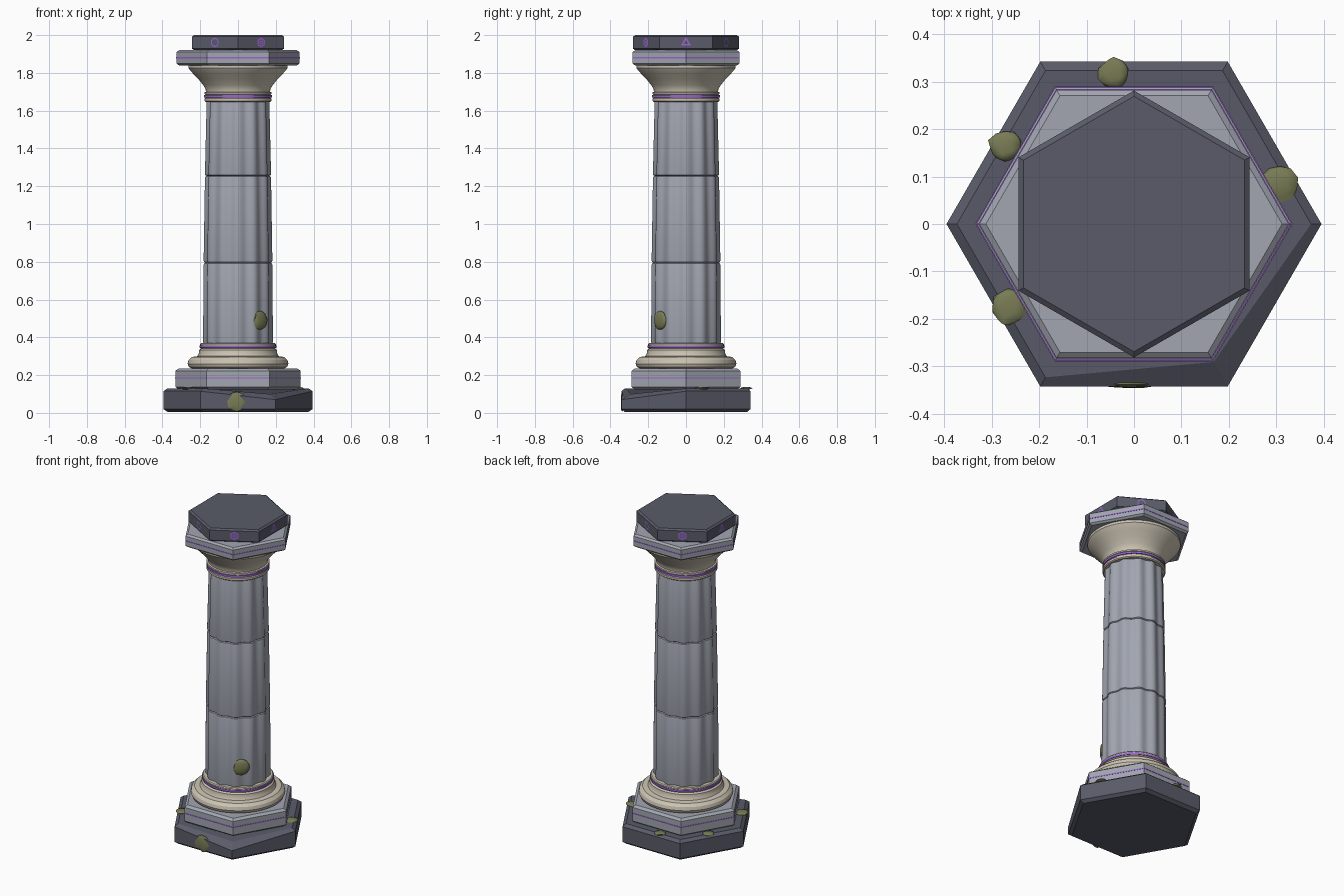
import bpy, bmesh, math, random
from mathutils import Vector, Matrix

cube = bpy.data.objects.get("Cube")
if cube:
    bpy.data.objects.remove(cube, do_unlink=True)
random.seed(4)


def material(name, r, g, b):
    m = bpy.data.materials.new(name)
    m.use_nodes = True
    m.diffuse_color = (r, g, b, 1)
    node = next(n for n in m.node_tree.nodes if n.type == 'BSDF_PRINCIPLED')
    node.inputs["Base Color"].default_value = (r, g, b, 1)
    node.inputs["Roughness"].default_value = 0.8
    return m


slate = material("dark slate", 0.10, 0.105, 0.14)
stone = material("grey stone", 0.36, 0.38, 0.44)
cream = material("cream stone", 0.60, 0.55, 0.45)
violet = material("violet glow", 0.32, 0.13, 0.65)
moss = material("moss green", 0.19, 0.20, 0.09)


def finish(bm, name, mat, angle=30):
    bmesh.ops.recalc_face_normals(bm, faces=bm.faces)
    me = bpy.data.meshes.new(name)
    bm.to_mesh(me)
    bm.free()
    me.materials.append(mat)
    me.shade_smooth()
    me.set_sharp_from_angle(angle=math.radians(angle))
    ob = bpy.data.objects.new(name, me)
    bpy.context.collection.objects.link(ob)
    return ob


def lathe(name, mat, profile, sides=64, turn=0, flutes=0, depth=0, closed=False):
    """Revolve (radius, height) points, optionally with vertical flutes."""
    bm = bmesh.new()
    rings = []
    for r, z in profile:
        ring = []
        for i in range(sides):
            a = math.tau * i / sides + math.radians(turn)
            rr = r - depth * (0.5 - 0.5 * math.cos(flutes * a))
            ring.append(bm.verts.new((rr * math.cos(a), rr * math.sin(a), z)))
        rings.append(ring)
    pairs = list(zip(rings, rings[1:]))
    if closed:
        pairs.append((rings[-1], rings[0]))
    for low, high in pairs:
        for i in range(sides):
            j = (i + 1) % sides
            bm.faces.new((low[i], low[j], high[j], high[i]))
    if not closed:
        bm.faces.new(rings[0][::-1])
        bm.faces.new(rings[-1])
    return finish(bm, name, mat)


def slab(name, mat, radius, z0, z1, chamfer, turn=0):
    c = chamfer
    return lathe(name, mat, [(radius - c, z0), (radius, z0 + c * 0.7),
                             (radius, z1 - c * 0.7), (radius - c, z1)], 6, turn)


def band(name, radius, z, height, sides):
    h = height / 2
    return lathe(name, violet, [(radius - 0.006, z - h), (radius, z - h),
                                (radius, z + h), (radius - 0.006, z + h)], sides, closed=True)


# Hexagonal plinth with one broken top corner
plinth = slab("plinth", slate, 0.395, 0.005, 0.13, 0.022)
corner = Vector((0.197, -0.34))
for v in plinth.data.vertices:
    if v.co.z > 0.06 and (v.co.xy - corner).length < 0.1:
        outer = v.co.z < 0.125
        v.co.z = 0.07 if outer else 0.10
        if not outer:
            v.co.xy *= 0.9

# Stepped stone slabs and top cap
slab("lower_slab", stone, 0.332, 0.125, 0.235, 0.018)
slab("upper_slab", stone, 0.326, 1.84, 1.92, 0.014)
slab("top_cap", slate, 0.281, 1.92, 2.0, 0.012, 30)
band("lower_slab_inlay", 0.334, 0.185, 0.006, 6)
band("upper_slab_inlay", 0.328, 1.88, 0.006, 6)

# Round base moulding
lathe("base_moulding", cream, [
    (0.245, 0.235), (0.26, 0.243), (0.267, 0.26), (0.262, 0.28), (0.245, 0.296),
    (0.215, 0.30), (0.207, 0.315), (0.206, 0.333), (0.196, 0.34), (0.2, 0.345),
    (0.2, 0.365), (0.195, 0.37)])
band("base_ring", 0.203, 0.352, 0.012, 64)

# Fluted shaft of three tapering drums
seams = [0.365, 0.795, 1.255, 1.655]
radii = [0.185, 0.182, 0.175, 0.166]
for k in range(3):
    z0, z1, r0, r1 = seams[k], seams[k + 1], radii[k], radii[k + 1]
    lathe("shaft_drum_%d" % (k + 1), stone, [
        (r0 - 0.008, z0), (r0 - 0.002, z0 + 0.004), (r0, z0 + 0.012),
        (r1, z1 - 0.012), (r1 - 0.002, z1 - 0.004), (r1 - 0.008, z1)],
        144, flutes=12, depth=0.012)

# Flared capital
lathe("capital", cream, [
    (0.172, 1.647), (0.178, 1.652), (0.178, 1.664), (0.172, 1.668), (0.172, 1.685),
    (0.178, 1.688), (0.178, 1.697), (0.17, 1.70), (0.172, 1.715), (0.184, 1.735),
    (0.208, 1.765), (0.237, 1.795), (0.255, 1.815), (0.262, 1.825), (0.262, 1.84)])
band("capital_ring", 0.179, 1.677, 0.012, 64)


# Glowing signs on the cap sides
def sign(name, side, shapes):
    bm = bmesh.new()
    a = math.radians(side)
    normal = Vector((math.cos(a), math.sin(a), 0))
    across = Vector((-math.sin(a), math.cos(a), 0))
    centre = normal * 0.2455 + Vector((0, 0, 1.961))
    for n, r_out, r_in in shapes:
        loops = []
        for r in (r_out, r_in):
            loops.append([bm.verts.new(centre + across * r * math.sin(math.tau * i / n)
                          + Vector((0, 0, r * math.cos(math.tau * i / n)))) for i in range(n)])
        for i in range(n):
            j = (i + 1) % n
            bm.faces.new((loops[0][j], loops[0][i], loops[1][i], loops[1][j]))
    me = finish(bm, name, violet).data
    if me.polygons[0].normal.dot(normal) < 0:
        me.flip_normals()


triangle = [(3, 0.031, 0.014)]
circle = [(16, 0.024, 0.018)]
star = [(6, 0.027, 0.017), (6, 0.012, 0.004)]
for k, shapes in enumerate([triangle, circle, star] * 2):
    sign("cap_sign_%d" % (k + 1), 60 * k, shapes)


# Moss clumps: flattened uneven pads lying on a surface
def moss_pad(name, place, normal, size, thick):
    bm = bmesh.new()
    bmesh.ops.create_icosphere(bm, subdivisions=2, radius=1)
    for v in bm.verts:
        v.co *= random.uniform(0.88, 1.12)
    turn = Vector(normal).to_track_quat('Z', 'Y').to_matrix().to_4x4()
    bm.transform(Matrix.Translation(place) @ turn @ Matrix.Diagonal((size, size, thick, 1)))
    finish(bm, name, moss, 60)


up = (0, 0, 1)
moss_pad("moss_back", (-0.043, 0.317, 0.13), up, 0.032, 0.008)
moss_pad("moss_back_side", (-0.272, 0.165, 0.13), up, 0.034, 0.008)
moss_pad("moss_front_side", (-0.265, -0.175, 0.13), up, 0.038, 0.008)
moss_pad("moss_flank", (0.307, 0.085, 0.13), up, 0.038, 0.008)
moss_pad("moss_front", (-0.01, -0.338, 0.058), (0, -1, 0), 0.052, 0.008)
moss_pad("moss_shaft", (0.12, -0.135, 0.49), (0.66, -0.75, 0), 0.05, 0.012)
